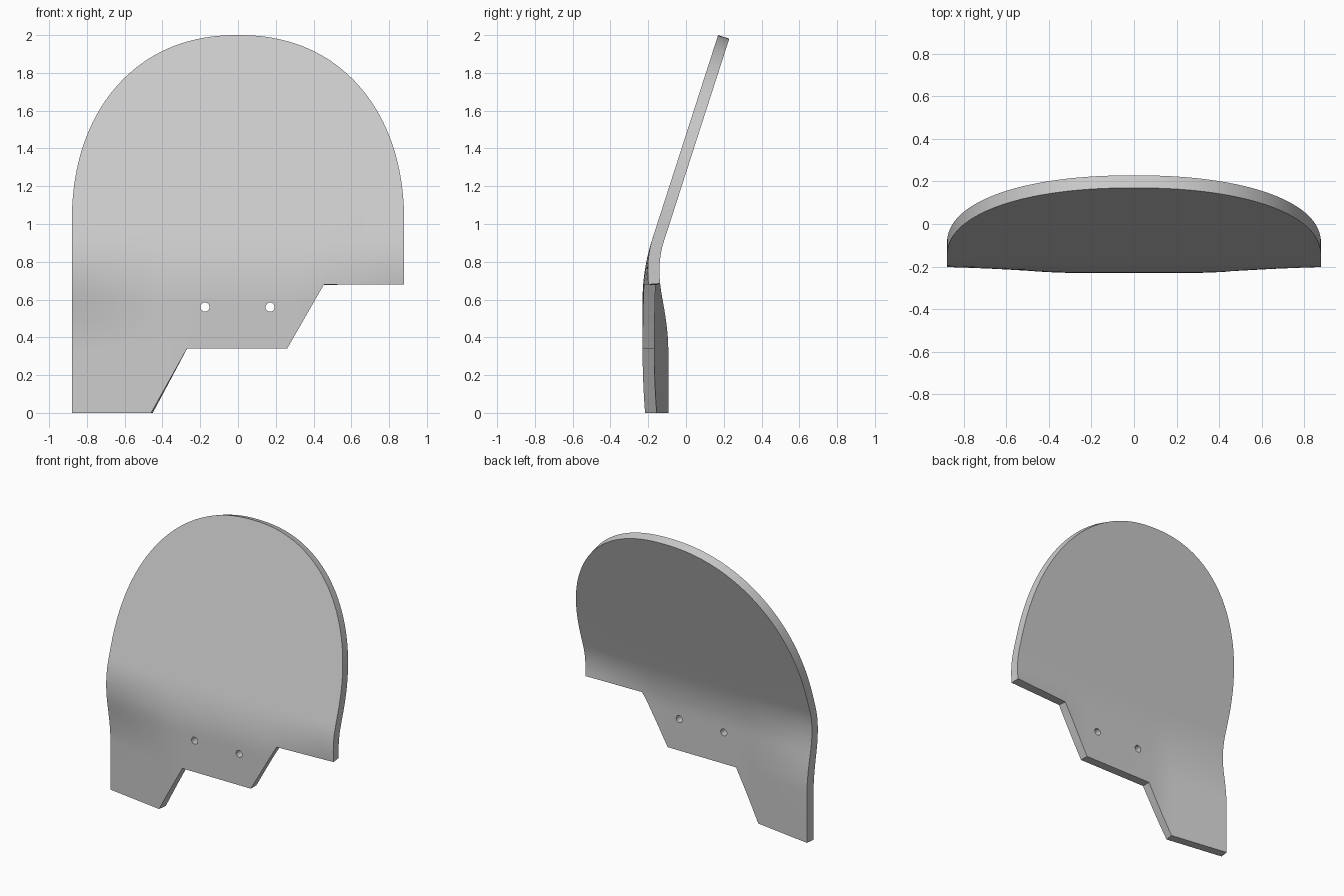
import bpy, bmesh, math
from mathutils import Vector

cube = bpy.data.objects.get("Cube")
if cube:
    bpy.data.objects.remove(cube, do_unlink=True)

HALF_W, THICK = 0.88, 0.062


def ramp(v, mid, half):
    """Zero, then a straight slope of 1, with a rounded corner around mid."""
    d = v - mid
    if d <= -half:
        return 0.0
    return d if d >= half else (d + half) ** 2 / (4 * half)


def front_y(x, z):
    """Depth of the front face: leaning upper panel, swept-back lower sides."""
    t = min(max((0.93 - z) / 0.6, 0), 1)
    sweep = 0.147 * t * t * (3 - 2 * t)
    return -0.23 + 0.3226 * ramp(z, 0.76, 0.16) + sweep * ramp(abs(x), 0.37, 0.1)


# Outline: stepped lower edge, then a full rounded top
outline = [(-HALF_W, 0), (-0.46, 0), (-0.27, 0.34), (0.26, 0.34), (0.455, 0.68), (HALF_W, 0.68)]
STEPS, POWER = 72, 2 / 2.2
for i in range(STEPS + 1):
    a = math.pi * i / STEPS
    c, s = math.cos(a), max(math.sin(a), 0)
    outline.append((math.copysign(HALF_W * abs(c) ** POWER, c), 1 + s ** POWER))

bm = bmesh.new()
bm.faces.new([bm.verts.new((x, 0, z)) for x, z in outline])

# Slice the sheet where it bends
cuts = [((0, 0, z), (0, 0, 1)) for z in [0.34, 0.68] + [0.33 + 0.03 * i for i in range(21)]]
for side in (-1, 1):
    cuts += [((side * (0.27 + 0.025 * i), 0, 0), (1, 0, 0)) for i in range(9)]
    cuts += [((side * x, 0, 0), (1, 0, 0)) for x in (0.58, 0.68, 0.78)]
for point, normal in cuts:
    # Upright slices stop below the flat upper panel
    faces = [f for f in bm.faces if normal[2] or f.calc_center_median().z < 0.93]
    geom = set(faces)
    for f in faces:
        geom.update(f.edges)
        geom.update(f.verts)
    bmesh.ops.bisect_plane(bm, geom=list(geom), dist=1e-4,
                           plane_co=Vector(point), plane_no=Vector(normal))
for v in bm.verts:
    v.co.y = front_y(v.co.x, v.co.z)

mesh = bpy.data.meshes.new("curved_plate")
bm.to_mesh(mesh)
bm.free()
plate = bpy.data.objects.new("curved_plate", mesh)
bpy.context.collection.objects.link(plate)

# Single grey material
grey = bpy.data.materials.new("light_grey")
grey.use_nodes = True
colour = (0.6, 0.6, 0.6, 1)
grey.diffuse_color = colour
for node in grey.node_tree.nodes:
    if node.type == 'BSDF_PRINCIPLED':
        node.inputs["Base Color"].default_value = colour
mesh.materials.append(grey)

# Sheet thickness
solid = plate.modifiers.new("thickness", 'SOLIDIFY')
solid.thickness, solid.offset = THICK, -1

# Two screw holes
cutters = []
for x in (-0.175, 0.17):
    bpy.ops.mesh.primitive_cylinder_add(vertices=24, radius=0.024, depth=0.4,
                                        location=(x, -0.2, 0.56), rotation=(math.pi / 2, 0, 0))
    cutter = bpy.context.object
    cutter.name = "hole_cutter"
    cutter.hide_render = True
    cutter.data.materials.append(grey)
    hole = plate.modifiers.new("screw_hole", 'BOOLEAN')
    hole.operation, hole.solver, hole.object = 'DIFFERENCE', 'EXACT', cutter
    cutters.append(cutter)

# Bake the modifiers, drop the cutters and smooth the bends
bpy.ops.object.select_all(action='DESELECT')
plate.select_set(True)
bpy.context.view_layer.objects.active = plate
for name in [m.name for m in plate.modifiers]:
    bpy.ops.object.modifier_apply(modifier=name)
for cutter in cutters:
    bpy.data.objects.remove(cutter, do_unlink=True)
bpy.ops.object.shade_smooth_by_angle(angle=math.radians(30))
